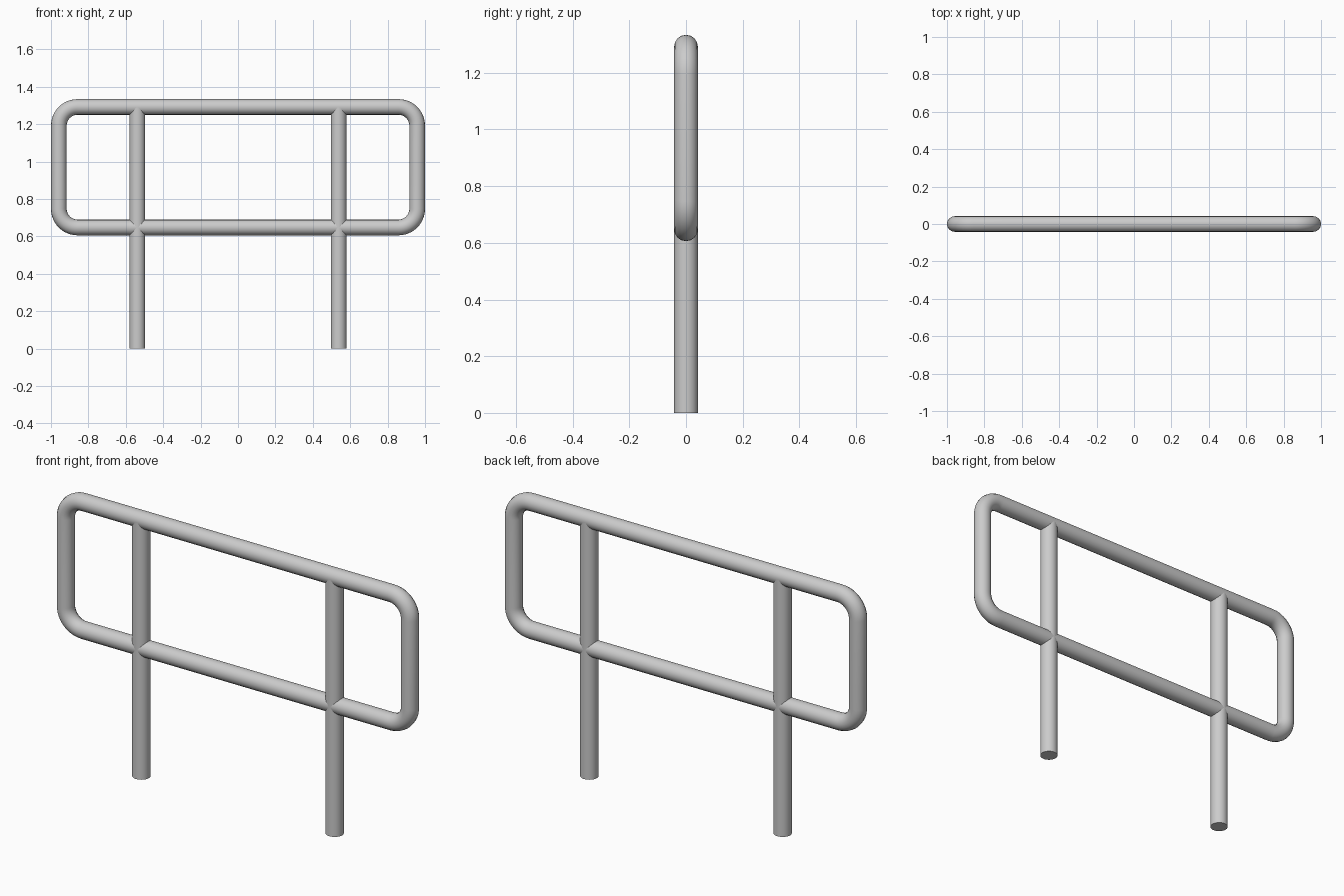
import bpy, math

if "Cube" in bpy.data.objects:
    bpy.data.objects.remove(bpy.data.objects["Cube"])

R = 0.042            # tube radius
X = 1.0 - R          # frame centreline half width
Z0, Z1 = 0.648, 1.292  # frame centreline heights
BEND = 0.10          # corner bend radius
STEPS = 12

# rounded rectangle path
path = []
corners = [(X - BEND, Z1 - BEND, 0), (-X + BEND, Z1 - BEND, 90),
           (-X + BEND, Z0 + BEND, 180), (X - BEND, Z0 + BEND, 270)]
for cx, cz, start in corners:
    for i in range(STEPS + 1):
        a = math.radians(start + 90 * i / STEPS)
        path.append((cx + BEND * math.cos(a), 0, cz + BEND * math.sin(a)))

# bent tube frame
curve = bpy.data.curves.new("rail_frame", 'CURVE')
curve.dimensions = '3D'
curve.bevel_depth = R
curve.bevel_resolution = 6
spline = curve.splines.new('POLY')
spline.points.add(len(path) - 1)
for p, co in zip(spline.points, path):
    p.co = (*co, 1)
spline.use_cyclic_u = True
frame = bpy.data.objects.new("rail_frame", curve)
bpy.context.collection.objects.link(frame)
bpy.ops.object.select_all(action='DESELECT')
frame.select_set(True)
bpy.context.view_layer.objects.active = frame
bpy.ops.object.convert(target='MESH')
bpy.ops.object.shade_smooth_by_angle(angle=math.radians(40))

# upright posts, running from the ground into the top rail
for name, x in (("left_post", -0.538), ("right_post", 0.538)):
    bpy.ops.mesh.primitive_cylinder_add(vertices=32, radius=R, depth=Z1,
                                        location=(x, 0, Z1 / 2))
    post = bpy.context.object
    post.name = name
    bpy.ops.object.shade_smooth_by_angle(angle=math.radians(40))
